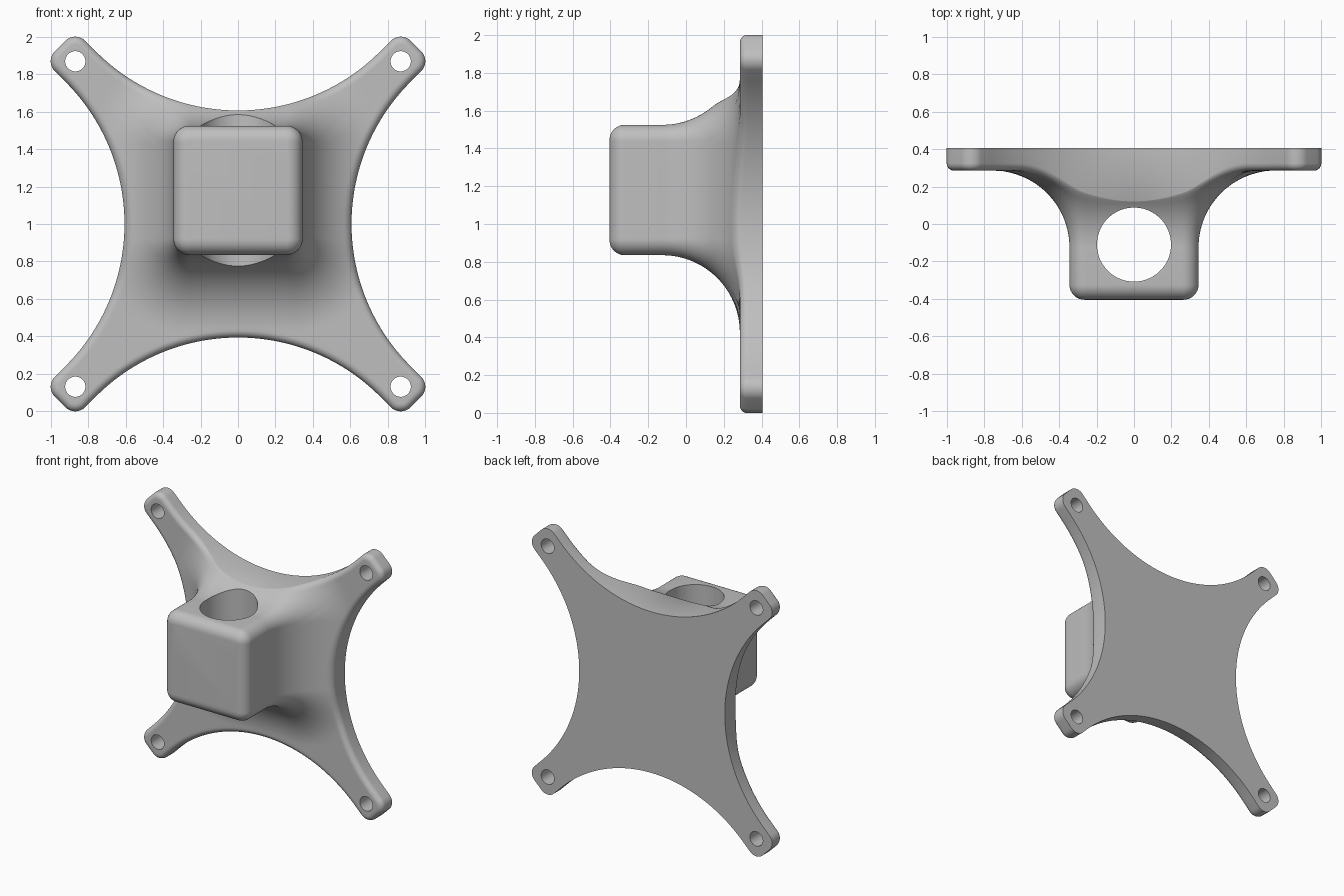
import bpy, bmesh, math
from mathutils import Vector, Matrix

cube = bpy.data.objects.get("Cube")
if cube:
    bpy.data.objects.remove(cube, do_unlink=True)

BACK, FRONT, PLATE = 0.405, -0.405, 0.285    # y of the back, block face, plate face
HALF, CORNER, BEVEL = 0.345, 0.085, 0.08     # block cross-section
BLOCK_Z, MID_Z = 0.18, 1.0                   # block centre above plate centre
FILLET, EDGE = 0.41, 0.04                    # block-to-plate blend, plate edge round
HOLE, ARM, TIP = 0.87, 0.115, 0.075          # screw hole position, arm half width, tip round
WAIST = 0.607                                # plate half width at the waist


def block_excess(p):
    """Part of p lying outside the core of the rounded block section."""
    qx, qz = abs(p.x) - HALF + CORNER, abs(p.y - BLOCK_Z) - HALF + CORNER
    return Vector((max(qx, 0), max(qz, 0)))


def block_distance(p):
    return block_excess(p).length - CORNER


def block_normal(p):
    e = block_excess(p).normalized()
    return Vector((math.copysign(e.x, p.x), math.copysign(e.y, p.y - BLOCK_Z)))


def surface_y(p):
    s = min(max(block_distance(p), 0), FILLET)
    return PLATE - FILLET + math.sqrt(FILLET ** 2 - (FILLET - s) ** 2)


def to_block(q):
    lo, hi = 0.0, 1.0
    for _ in range(40):
        m = (lo + hi) / 2
        lo, hi = (m, hi) if block_distance(q * m) < 0 else (lo, m)
    return q * hi


def outline():
    """Points and outward normals of the four-armed plate, counterclockwise."""
    pts = []
    u, v = Vector((1, 1)).normalized(), Vector((-1, 1)).normalized()
    radius = (WAIST - ARM * math.sqrt(2)) / (math.sqrt(2) - 1)
    centre = Vector((0, WAIST + radius))
    for side in (-1, 1):
        c = u * (HOLE * math.sqrt(2) + ARM - TIP) + v * side * (ARM - TIP)
        for i in range(13):
            a = math.radians(i * 7.5 - (90 if side < 0 else 0))
            n = u * math.cos(a) + v * math.sin(a)
            pts.append((c + n * TIP, n))
    for i in range(97):
        a = math.pi / 4 * (1 - i / 48)
        n = Vector((-math.sin(a), math.cos(a)))
        pts.append((centre - n * radius, n))
    return [(r @ p, r @ n) for k in range(4)
            for r in [Matrix.Rotation(k * math.pi / 2, 2)] for p, n in pts]


# Rings from the back of the plate, over its edge, down the blend, to the block face
edge = outline()
rings = [[(p, BACK) for p, n in edge]]
for i in range(9):
    a = math.pi / 2 * i / 8
    ring = []
    for p, n in edge:
        q = p - n * EDGE * (1 - math.cos(a))
        y = surface_y(q)
        fade = min(max((y - 0.12) / (PLATE - 0.12), 0), 1)
        ring.append((q, y + fade * EDGE * (1 - math.sin(a))))
    rings.append(ring)
inner = [p - n * EDGE for p, n in edge]
root = [to_block(q) for q in inner]
STEPS = 36
for i in range(STEPS - 1, -1, -1):
    t = (i / STEPS) ** 1.8
    pts = [b.lerp(q, t) for b, q in zip(root, inner)]
    rings.append([(p, surface_y(p)) for p in pts])
for i in range(9):
    a = math.pi / 2 * i / 8
    rings.append([(b - block_normal(b) * BEVEL * (1 - math.cos(a)),
                   FRONT + BEVEL * (1 - math.sin(a))) for b in root])

bm = bmesh.new()
loops = [[bm.verts.new((p.x, y, MID_Z + p.y)) for p, y in ring] for ring in rings]
for lo, hi in zip(loops, loops[1:]):
    for k in range(len(lo)):
        bm.faces.new((lo[k - 1], lo[k], hi[k], hi[k - 1]))
bm.faces.new(loops[0])
bm.faces.new(loops[-1])
bmesh.ops.remove_doubles(bm, verts=bm.verts, dist=0.00005)
bmesh.ops.recalc_face_normals(bm, faces=bm.faces)
mesh = bpy.data.meshes.new("mounting_bracket")
bm.to_mesh(mesh)
bm.free()
bracket = bpy.data.objects.new("mounting_bracket", mesh)
bpy.context.collection.objects.link(bracket)

grey = bpy.data.materials.new("plain_grey")
grey.use_nodes = True
colour = (0.52, 0.52, 0.52, 1)
grey.diffuse_color = colour
grey.node_tree.nodes["Principled BSDF"].inputs["Base Color"].default_value = colour
mesh.materials.append(grey)


def drill(name, radius, location, rotation):
    """Cut a round hole right through the bracket."""
    bpy.ops.mesh.primitive_cylinder_add(vertices=72, radius=radius, depth=3,
                                        location=location, rotation=rotation)
    cutter = bpy.context.object
    cutter.name = name
    cutter.hide_render = True
    cutter.data.materials.append(grey)
    mod = bracket.modifiers.new(name, 'BOOLEAN')
    mod.operation, mod.solver, mod.object = 'DIFFERENCE', 'EXACT', cutter
    bpy.context.view_layer.objects.active = bracket
    bpy.ops.object.modifier_apply(modifier=name)
    bpy.data.objects.remove(cutter, do_unlink=True)


# Pole socket through the block and a screw hole in each arm
drill("socket_cutter", 0.198, (0, -0.11, MID_Z), (0, 0, 0))
for sx in (-1, 1):
    for sz in (-1, 1):
        drill("screw_cutter", 0.054, (sx * HOLE, 0, MID_Z + sz * HOLE), (math.pi / 2, 0, 0))

bpy.ops.object.select_all(action='DESELECT')
bracket.select_set(True)
bpy.context.view_layer.objects.active = bracket
bpy.ops.object.shade_smooth_by_angle(angle=math.radians(35))
